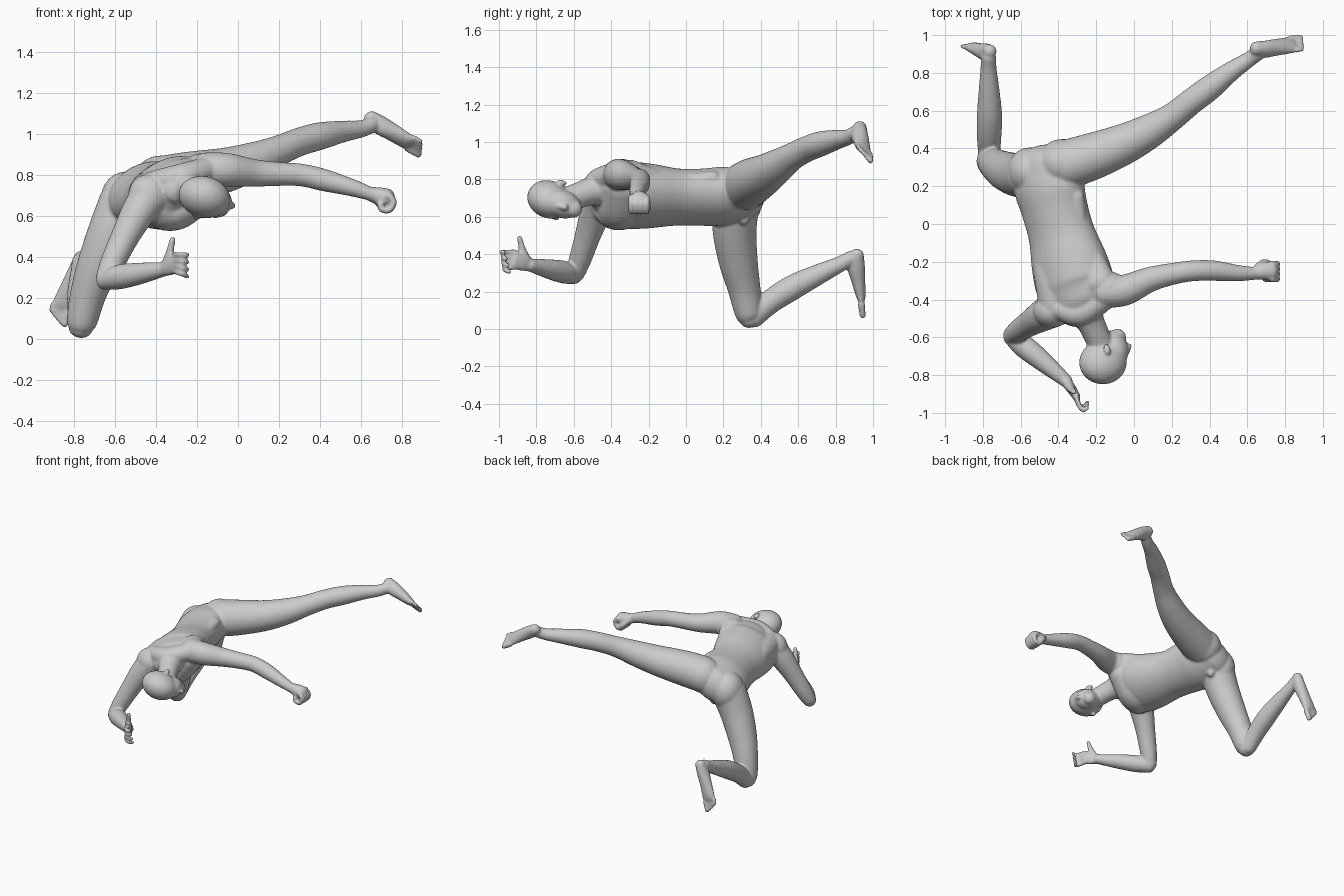
import bpy, bmesh, math
from mathutils import Vector, Matrix

bm = bmesh.new()
N = 36


def spline(p0, p1, p2, p3, t):
    return [0.5 * (2*b + (c-a)*t + (2*a-5*b+4*c-d)*t*t + (3*b-a-3*c+d)*t**3)
            for a, b, c, d in zip(p0, p1, p2, p3)]


def limb(pts, hint=(0, 0, 1), steps=6):
    """Smooth tube with round ends; points are x, y, z, radius across hint, radius along normal."""
    pts = [tuple(p) if len(p) == 5 else (*p, p[3]) for p in pts]
    ext = [pts[0]] + pts + [pts[-1]]
    path = []
    for i in range(len(pts) - 1):
        path += [spline(*ext[i:i+4], s / steps) for s in range(steps)]
    path.append(list(pts[-1]))
    pos = [Vector(p[:3]) for p in path]
    tans = [(pos[min(i+1, len(pos)-1)] - pos[max(i-1, 0)]).normalized() for i in range(len(pos))]
    stations = [(c, t, p[3], p[4]) for c, t, p in zip(pos, tans, path)]

    def cap(st, sign):
        c, t, a, b = st
        h = min(a, b) * 0.8
        return [(c + t*sign*h*math.sin(k), t, a*math.cos(k), b*math.cos(k)) for k in (0.4, 0.8, 1.15, 1.45)]
    stations = cap(stations[0], -1)[::-1] + stations + cap(stations[-1], 1)
    rings = []
    for c, t, a, b in stations:
        u = Vector(hint)
        u = (u - t * u.dot(t)).normalized()
        v = t.cross(u)
        rings.append([bm.verts.new(c + u*a*math.cos(2*math.pi*k/N) + v*b*math.sin(2*math.pi*k/N))
                      for k in range(N)])
    for r, s in zip(rings, rings[1:]):
        for k in range(N):
            bm.faces.new((r[k], r[(k+1) % N], s[(k+1) % N], s[k]))
    bm.faces.new(rings[0][::-1])
    bm.faces.new(rings[-1])


def blob(c, r, x=(1, 0, 0), z=(0, 0, 1)):
    """Ellipsoid with its own x and z axes."""
    x, z = Vector(x).normalized(), Vector(z)
    z = (z - x * z.dot(x)).normalized()
    y = z.cross(x)
    m = Matrix((x, y, z)).transposed().to_4x4()
    m = Matrix.Translation(c) @ m @ Matrix.Diagonal((*r, 1))
    bmesh.ops.create_uvsphere(bm, u_segments=32, v_segments=20, radius=1, matrix=m)


def toes(ball, direction, across):
    """Five toes fanned over the ball of the foot, big toe first."""
    b, d, a = Vector(ball), Vector(direction).normalized(), Vector(across).normalized()
    for i, (length, r) in enumerate(((.065, .02), (.064, .014), (.056, .013), (.047, .013), (.036, .012))):
        s = b + a * (0.038 - 0.0215 * i)
        limb([(*s, r), (*(s + d*length*.6), r*.9), (*(s + d*length), r*.85)], across, 3)


# Torso, rolled about the spine
roll = (.82, .2, .46)
limb([(-.47, .32, .72, .165, .125), (-.45, .20, .71, .195, .145), (-.42, .08, .705, .185, .142),
      (-.385, -.05, .705, .185, .142), (-.345, -.20, .71, .212, .16), (-.312, -.32, .718, .22, .162),
      (-.285, -.41, .745, .19, .125), (-.265, -.46, .755, .13, .09)], roll)
# Back muscles on both sides of the spine, up to the shoulder blades
limb([(-.335, .15, .79, .075, .05), (-.31, -.05, .77, .08, .06), (-.25, -.2, .785, .1, .075),
      (-.19, -.32, .825, .1, .08)], roll)
limb([(-.53, .15, .725, .07, .05), (-.475, -.1, .71, .075, .06), (-.44, -.28, .735, .09, .08),
      (-.42, -.43, .735, .085, .08)], roll)
# Buttocks
blob((-.38, .325, .765), (.13, .125, .13))
blob((-.555, .28, .675), (.115, .125, .14))
# Shoulders, collar and chest muscles
blob((-.14, -.345, .82), (.11, .095, .09))
blob((-.435, -.46, .70), (.10, .09, .105))
limb([(-.42, -.43, .67, .09, .08), (-.355, -.37, .625, .11, .095), (-.27, -.345, .65, .115, .10),
      (-.17, -.335, .76, .1, .09)], (0, 1, 0))
blob((-.46, .31, .60), (.032, .035, .045))

# Neck and head, face turned to +x and slightly down
limb([(-.40, -.45, .77, .055), (-.28, -.47, .785, .07), (-.15, -.39, .83, .06)])
limb([(-.27, -.44, .755, .10), (-.225, -.53, .73, .073), (-.17, -.65, .685, .068)])
face, crown = (.93, .18, -.28), (.1, -.93, .3)
blob((-.164, -.732, .693), (.128, .099, .118), face, crown)
blob((-.108, -.66, .667), (.077, .074, .10), face, crown)
blob((-.088, -.60, .642), (.046, .047, .045), face, crown)
limb([(-.045, -.70, .662, .012), (-.027, -.645, .65, .017)])
blob((-.061, -.612, .643), (.02, .03, .016), face, crown)
for s in (-1, 1):
    blob(Vector((-.172, -.682, .69)) + s * Vector((.03, .02, .094)), (.02, .012, .03), face, crown)

# Left arm reaching out, ending in a fist
limb([(-.16, -.36, .825, .085), (-.05, -.35, .825, .082), (.08, -.295, .81, .067), (.20, -.265, .805, .058),
      (.31, -.248, .80, .055), (.42, -.247, .775, .054), (.55, -.26, .74, .043), (.65, -.262, .707, .033)])
limb([(.64, -.26, .71, .035, .034), (.685, -.25, .698, .047, .043), (.73, -.25, .692, .05, .042)], (0, 1, 0))
for i in range(4):
    y = -.292 + .027 * i
    limb([(.73, y, .705, .018), (.758, y, .672, .017), (.74, y, .63, .016), (.70, y, .633, .016),
          (.695, y, .66, .016)], (0, 1, 0), 3)
limb([(.66, -.225, .695, .022), (.69, -.202, .66, .018), (.72, -.212, .63, .016)], (0, 1, 0), 3)

# Right arm bent under the shoulder, open hand
limb([(-.42, -.45, .71, .095), (-.485, -.485, .62, .084), (-.55, -.525, .50, .069), (-.61, -.565, .375, .06),
      (-.645, -.592, .295, .05)])
limb([(-.65, -.595, .285, .046), (-.58, -.65, .303, .06), (-.48, -.73, .32, .053), (-.355, -.835, .342, .034)])
limb([(-.365, -.83, .341, .036, .028), (-.33, -.875, .36, .05, .026), (-.303, -.918, .37, .049, .021)])
for i in range(4):
    z = .412 - .027 * i
    limb([(-.308, -.91, z, .015), (-.29, -.962, z - .002*i, .014), (-.268, -.986 + .005*i, z - .005*i, .013),
          (-.246, -.972 + .01*i, z - .009*i, .012)], (0, 0, 1), 3)
limb([(-.345, -.855, .37, .027), (-.332, -.875, .425, .02), (-.318, -.89, .49, .014)], (1, 0, 0), 3)

# Right leg kneeling
limb([(-.555, .265, .66, .125), (-.615, .26, .52, .117), (-.68, .28, .36, .104), (-.73, .31, .22, .088),
      (-.76, .335, .09, .075), (-.767, .345, .055, .06)], (0, 1, 0))
limb([(-.767, .36, .06, .056), (-.767, .45, .145, .064), (-.765, .57, .222, .067), (-.767, .70, .288, .056),
      (-.77, .82, .345, .043), (-.77, .885, .38, .04)])
limb([(-.762, .915, .40, .036, .036), (-.785, .91, .335, .042, .047), (-.815, .92, .265, .045, .038),
      (-.845, .933, .19, .051, .028), (-.855, .937, .16, .052, .021)], (.9, 0, -.4))
toes((-.86, .938, .15), (-.3, .1, -.95), (.85, 0, -.45))

# Left leg stretched out behind and to the side
limb([(-.36, .315, .765, .13), (-.23, .355, .79, .125), (-.06, .42, .825, .109), (.08, .49, .87, .092),
      (.20, .565, .92, .074), (.30, .645, .962, .069), (.40, .72, .99, .067), (.51, .805, 1.012, .053),
      (.60, .865, 1.025, .042), (.65, .90, 1.045, .04)])
limb([(.645, .93, 1.078, .037, .038), (.69, .925, 1.045, .042, .05), (.75, .935, 1.01, .046, .042),
      (.815, .945, .97, .051, .029), (.835, .95, .96, .052, .022)], (.35, -.6, .41))
toes((.842, .952, .955), (.84, .12, -.5), (-.35, .6, -.5))

# Fuse all masses into one smooth skin
bmesh.ops.recalc_face_normals(bm, faces=bm.faces)
me = bpy.data.meshes.new("body")
bm.to_mesh(me)
bm.free()
body = bpy.data.objects.new("body", me)
bpy.context.collection.objects.link(body)
rem = body.modifiers.new("fuse", 'REMESH')
rem.mode = 'VOXEL'
rem.voxel_size = 0.0075
rem.use_smooth_shade = True
sm = body.modifiers.new("soften", 'SMOOTH')
sm.factor = 0.5
sm.iterations = 8
